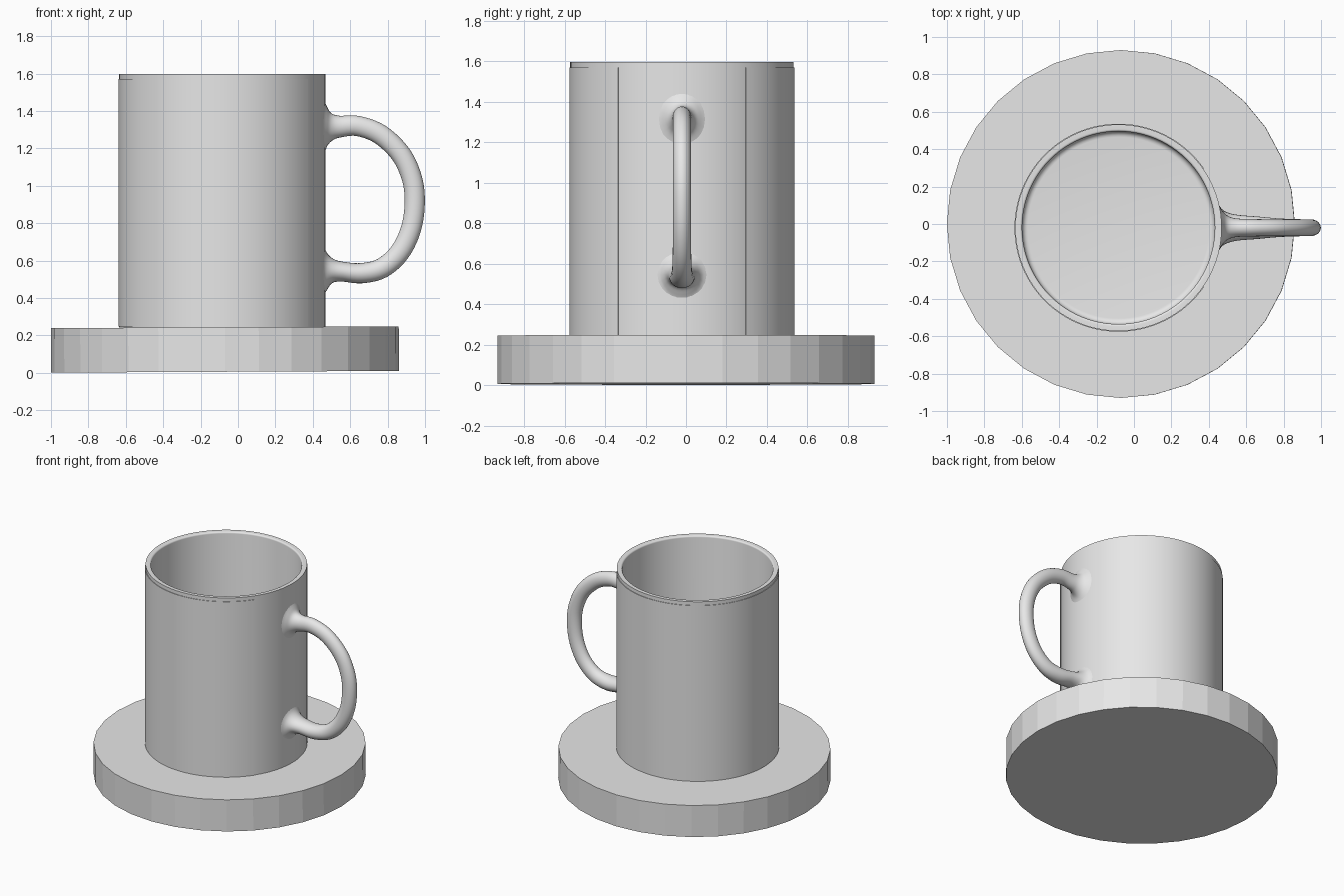
import bpy
import bmesh
import math
from mathutils import Vector

cube = bpy.data.objects.get("Cube")
if cube:
    bpy.data.objects.remove(cube, do_unlink=True)

CX, CY = -0.083, -0.02          # mug axis
TAU = 2 * math.pi

grey = bpy.data.materials.new("light grey ceramic")
grey.use_nodes = True
grey.diffuse_color = (0.8, 0.8, 0.8, 1)
grey.node_tree.nodes["Principled BSDF"].inputs["Base Color"].default_value = (0.8, 0.8, 0.8, 1)


def finish(name, bm, location=(0, 0, 0), smooth=True):
    bmesh.ops.remove_doubles(bm, verts=bm.verts, dist=1e-5)
    bmesh.ops.recalc_face_normals(bm, faces=bm.faces)
    mesh = bpy.data.meshes.new(name)
    bm.to_mesh(mesh)
    bm.free()
    mesh.materials.append(grey)
    obj = bpy.data.objects.new(name, mesh)
    bpy.context.collection.objects.link(obj)
    obj.location = location
    if smooth:
        bpy.ops.object.select_all(action="DESELECT")
        obj.select_set(True)
        bpy.context.view_layer.objects.active = obj
        bpy.ops.object.shade_smooth_by_angle(angle=math.radians(35))
    return obj


def turned(name, profile, start=0, sweep=TAU, steps=96, closed=False):
    """Spin a radius/height profile around the mug axis."""
    bm = bmesh.new()
    rot = Vector((math.cos(start), math.sin(start), 0))
    verts = [bm.verts.new((rot.x * r, rot.y * r, z)) for r, z in profile]
    pairs = list(zip(verts, verts[1:] + verts[:1]))
    edges = [bm.edges.new(p) for p in (pairs if closed else pairs[:-1])]
    if closed:
        bm.faces.new(verts)
    bmesh.ops.spin(bm, geom=verts + edges + bm.faces[:], cent=(0, 0, 0),
                   axis=(0, 0, 1), angle=sweep, steps=steps)
    return finish(name, bm, (CX, CY, 0))


# Saucer: faceted, very slightly tilted disc
bm = bmesh.new()
bmesh.ops.create_cone(bm, cap_ends=True, segments=32, radius1=0.93, radius2=0.93, depth=0.238)
saucer = finish("saucer", bm, (-0.07, 0, 0.125), smooth=False)
saucer.rotation_euler.y = -0.005

# Mug body: outer wall, rim, rounded inner lip, inner wall, rounded floor
lip = [(0.527 - 0.012 * math.sin(a), 1.585 + 0.012 * math.cos(a))
       for a in (i * math.pi / 10 for i in range(6))]
floor = [(0.485 + 0.03 * math.cos(a), 0.32 - 0.03 * math.sin(a))
         for a in (i * math.pi / 10 for i in range(6))]
turned("mug_body", [(0, 0.243), (0.552, 0.243), (0.552, 1.597)] + lip + floor + [(0, 0.29)])

# Thin wrap around the body, left open at the handle
gap = math.radians(34.6)
turned("mug_wrap", [(0.549, 0.247), (0.556, 0.247), (0.556, 1.57), (0.549, 1.57)],
       start=gap, sweep=TAU - 2 * gap, steps=80, closed=True)

# Handle: x, z, half thickness, half width along the loop, flared at the wall
keys = [Vector(k) for k in (
    (0.450, 1.315, 0.190, 0.125), (0.470, 1.315, 0.120, 0.095),
    (0.498, 1.315, 0.076, 0.066), (0.545, 1.317, 0.058, 0.050),
    (0.64, 1.32, 0.054, 0.046), (0.76, 1.275, 0.054, 0.045),
    (0.87, 1.17, 0.054, 0.045), (0.93, 1.04, 0.054, 0.045),
    (0.945, 0.91, 0.054, 0.045), (0.925, 0.77, 0.054, 0.045),
    (0.865, 0.645, 0.054, 0.046), (0.77, 0.56, 0.054, 0.050),
    (0.66, 0.533, 0.054, 0.060), (0.560, 0.541, 0.053, 0.068),
    (0.505, 0.545, 0.066, 0.080), (0.470, 0.545, 0.110, 0.100),
    (0.450, 0.545, 0.170, 0.130))]


def smooth_path(keys, sub=5):
    """Catmull-Rom samples through the keys."""
    ext = [2 * keys[0] - keys[1]] + keys + [2 * keys[-1] - keys[-2]]
    out = []
    for a, b, c, d in zip(ext, ext[1:], ext[2:], ext[3:]):
        for i in range(sub):
            t = i / sub
            out.append(b + (c - a) * (t / 2) + (2 * a - 5 * b + 4 * c - d) * (t * t / 2)
                       + (3 * b - a - 3 * c + d) * (t ** 3 / 2))
    return out + [keys[-1]]


path = smooth_path(keys)
bm = bmesh.new()
rings = []
for i, p in enumerate(path):
    tangent = path[min(i + 1, len(path) - 1)] - path[max(i - 1, 0)]
    normal = Vector((-tangent[1], tangent[0])).normalized()
    ring = []
    for j in range(24):
        a = TAU * j / 24
        off = normal * (p[2] * math.cos(a))
        ring.append(bm.verts.new((p[0] + off.x, CY + p[3] * math.sin(a), p[1] + off.y)))
    rings.append(ring)
for low, high in zip(rings, rings[1:]):
    for j in range(24):
        k = (j + 1) % 24
        bm.faces.new((low[j], low[k], high[k], high[j]))
bm.faces.new(rings[0])
bm.faces.new(rings[-1])
finish("mug_handle", bm)
